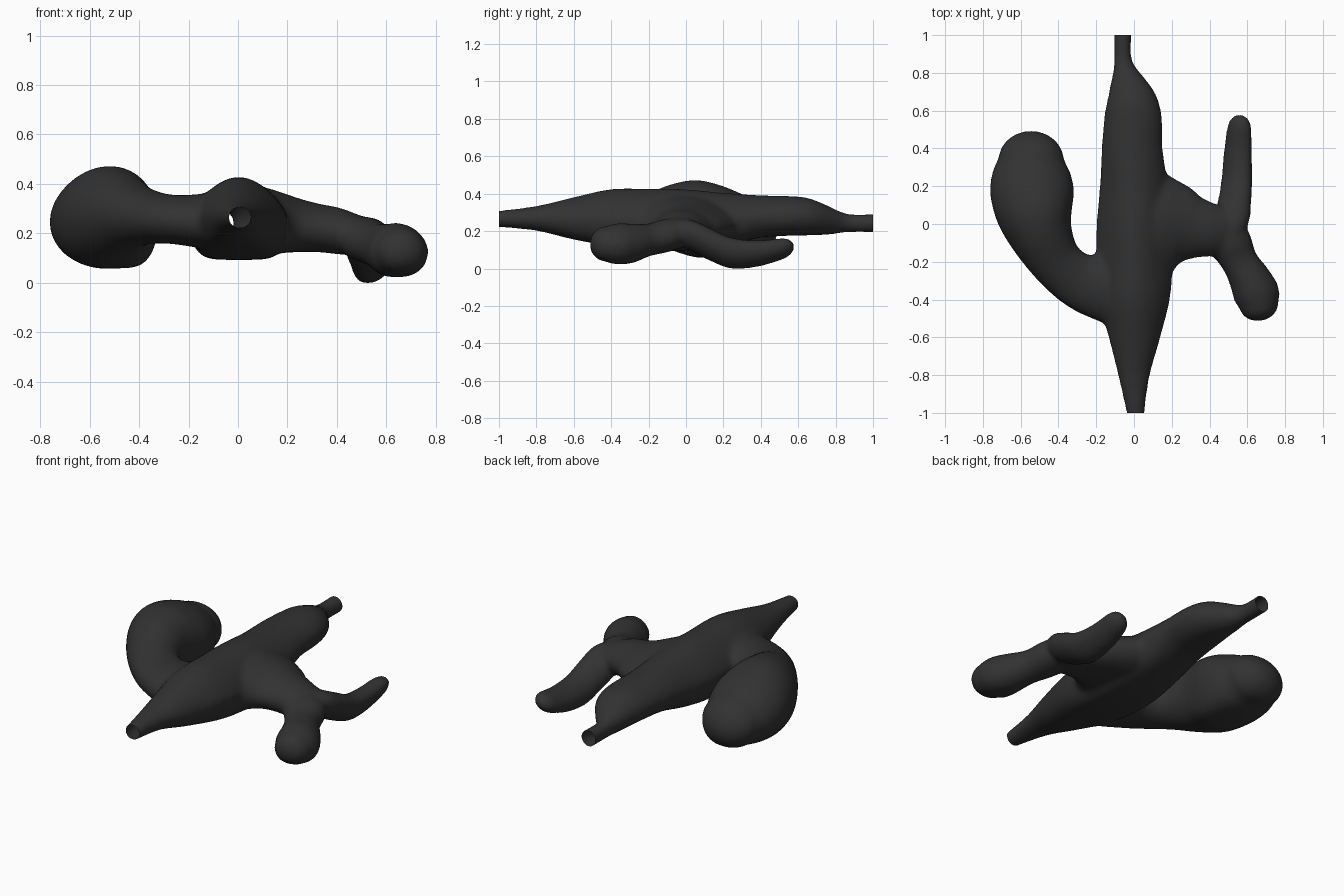
import bpy, bmesh, math
from mathutils import Vector

if "Cube" in bpy.data.objects:
    bpy.data.objects.remove(bpy.data.objects["Cube"])

SIDES, SUB = 32, 6


def spline(rows):
    """Catmull-Rom interpolation of station rows."""
    out = []
    n = len(rows)
    for i in range(n - 1):
        p = [rows[max(i - 1, 0)], rows[i], rows[i + 1], rows[min(i + 2, n - 1)]]
        for s in range(SUB):
            t = s / SUB
            out.append([0.5 * (2 * b + (c - a) * t + (2 * a - 5 * b + 4 * c - d) * t * t
                               + (3 * b - a - 3 * c + d) * t ** 3) for a, b, c, d in zip(*p)])
    out.append(list(rows[-1]))
    return out


def loft(bm, rows, dome=0.0, tilt=0.0):
    """Rows: x, y, z, half width, half height, flat-bottom amount
    (a negative amount squares only the right bottom corner)."""
    rows = spline(rows)
    end = rows[-1]
    along = Vector(end[:3]) - Vector(rows[-2][:3])
    along.normalize()
    if dome:  # rounded tip
        for deg in (20, 40, 58, 72, 83):
            a = math.radians(deg)
            c = Vector(end[:3]) + along * dome * math.sin(a)
            rows.append([*c, end[3] * math.cos(a), end[4] * math.cos(a), end[5]])
    rings = []
    for i, (x, y, z, w, h, k) in enumerate(rows):
        a, b = rows[max(i - 1, 0)], rows[min(i + 1, len(rows) - 1)]
        tan = Vector((b[0] - a[0], b[1] - a[1], 0)).normalized()
        side = Vector((tan.y, -tan.x, 0))
        ring = []
        for j in range(SIDES):
            t = 2 * math.pi * j / SIDES
            c, s = math.cos(t), math.sin(t)
            if s < 0:
                e = max(k, 0) if c < 0 else abs(k)
                u = math.copysign(abs(c) ** (1 - 0.6 * e), c)
            else:
                u = c * (1 - 0.3 * max(k, 0) * s)
            ring.append(bm.verts.new(Vector((x, y, z + h * s)) + side * w * (u + tilt * s)))
        rings.append(ring)
    for r, q in zip(rings, rings[1:]):
        for j in range(SIDES):
            m = (j + 1) % SIDES
            bm.faces.new((r[j], r[m], q[m], q[j]))
    bm.faces.new(rings[0][::-1])
    bm.faces.new(rings[-1])


bm = bmesh.new()

# main body with a pipe stub at each end: y, left, right, bottom, top, flatness
body = [
    (-1.06, -.035, .05, .235, .315, 0), (-1.0, -.04, .056, .23, .32, 0),
    (-.8, -.085, .085, .212, .345, .1), (-.6, -.135, .14, .165, .392, .5),
    (-.4, -.185, .19, .13, .435, .9), (-.2, -.198, .205, .105, .437, 1),
    (0, -.198, .205, .105, .434, 1), (.2, -.182, .18, .13, .415, .8),
    (.4, -.172, .152, .175, .402, .4), (.55, -.16, .15, .185, .398, .3),
    (.65, -.15, .125, .187, .388, .2), (.75, -.13, .06, .19, .35, 0),
    (.82, -.112, .01, .198, .318, 0), (.88, -.107, -.013, .203, .302, 0),
    (1.0, -.107, -.013, .203, .302, 0), (1.06, -.107, -.013, .203, .302, 0)]
loft(bm, [((l + r) / 2, y, (b + t) / 2, (r - l) / 2, (t - b) / 2, k)
          for y, l, r, b, t, k in body])

# left arm swelling into a big pod
loft(bm, [(-.02, -.33, .26, .22, .125, .3), (-.15, -.33, .26, .195, .11, .2),
          (-.28, -.305, .268, .152, .10, 0), (-.40, -.215, .282, .138, .122, 0),
          (-.482, -.08, .285, .165, .175, -.4), (-.525, .05, .277, .203, .207, -1),
          (-.54, .17, .265, .222, .195, -1), (-.545, .27, .252, .207, .17, -.8),
          (-.545, .34, .243, .175, .145, -.4)], .155, .03)

# right arm, flared where it meets the body
loft(bm, [(-.05, -.02, .265, .29, .14, .7), (.1, -.01, .262, .29, .135, .7),
          (.18, -.005, .253, .268, .122, .7), (.25, -.007, .243, .218, .108, .6),
          (.33, -.02, .232, .167, .098, .4), (.41, -.03, .22, .143, .095, .2),
          (.47, -.03, .208, .128, .085, 0)], .08)

# long finger pointing back
loft(bm, [(.40, -.08, .21, .05, .05, 0), (.505, .01, .193, .09, .085, 0),
          (.533, .12, .143, .085, .09, 0), (.545, .24, .093, .079, .084, 0),
          (.55, .38, .09, .072, .072, 0), (.557, .50, .112, .064, .06, 0)], .085, .3)

# short finger ending in a knob
loft(bm, [(.44, .05, .21, .08, .06, 0), (.505, -.09, .19, .115, .09, 0),
          (.56, -.20, .163, .098, .088, 0), (.612, -.29, .145, .112, .106, .2),
          (.648, -.37, .142, .124, .11, .4), (.662, -.43, .142, .106, .095, .4)], .085)

bmesh.ops.recalc_face_normals(bm, faces=bm.faces)
src_mesh = bpy.data.meshes.new("lofted_parts")
bm.to_mesh(src_mesh)
bm.free()
obj = bpy.data.objects.new("hollow_body", src_mesh)
bpy.context.collection.objects.link(obj)

# fuse the parts and soften the joints
rem = obj.modifiers.new("fuse", 'REMESH')
rem.mode = 'VOXEL'
rem.voxel_size = 0.014
smo = obj.modifiers.new("soften", 'SMOOTH')
smo.factor = 0.5
smo.iterations = 14
dg = bpy.context.evaluated_depsgraph_get()
mesh = bpy.data.meshes.new_from_object(obj.evaluated_get(dg))
obj.modifiers.clear()
obj.data = mesh
bpy.data.meshes.remove(src_mesh)

# cut both pipe ends open
bm = bmesh.new()
bm.from_mesh(mesh)
for sgn in (-1, 1):
    bmesh.ops.bisect_plane(bm, geom=bm.verts[:] + bm.edges[:] + bm.faces[:],
                           plane_co=(0, sgn, 0), plane_no=(0, sgn, 0), clear_outer=True)
low = min(v.co.z for v in bm.verts)
bmesh.ops.translate(bm, verts=bm.verts, vec=(0, 0, -low))
for f in bm.faces:
    f.smooth = True
bm.to_mesh(mesh)
bm.free()

mat = bpy.data.materials.new("charcoal")
mat.diffuse_color = (0.032, 0.032, 0.032, 1)
mat.use_nodes = True
mat.node_tree.nodes["Principled BSDF"].inputs["Base Color"].default_value = mat.diffuse_color
mesh.materials.clear()
mesh.materials.append(mat)
